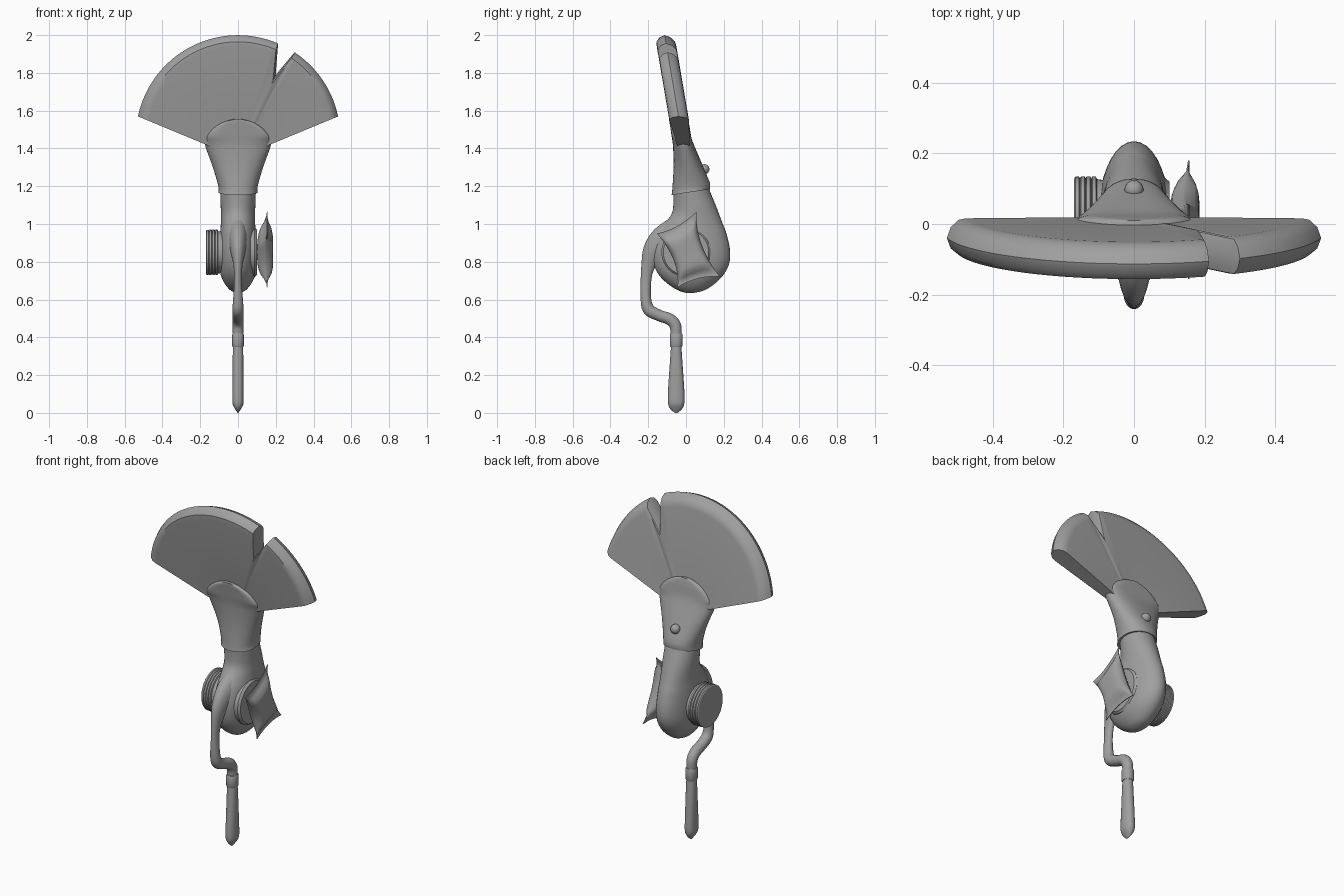
import bpy, math
from math import sin, cos, pi, radians, sqrt

if "Cube" in bpy.data.objects:
    bpy.data.objects.remove(bpy.data.objects["Cube"])

grey = bpy.data.materials.new("plain grey")
grey.diffuse_color = (0.35, 0.35, 0.35, 1)
grey.use_nodes = True
grey.node_tree.nodes["Principled BSDF"].inputs["Base Color"].default_value = grey.diffuse_color


def add_mesh(name, verts, faces, angle=40):
    me = bpy.data.meshes.new(name)
    me.from_pydata(verts, [], faces)
    me.materials.append(grey)
    ob = bpy.data.objects.new(name, me)
    bpy.context.collection.objects.link(ob)
    bpy.ops.object.select_all(action='DESELECT')
    ob.select_set(True)
    bpy.context.view_layer.objects.active = ob
    bpy.ops.object.mode_set(mode='EDIT')
    bpy.ops.mesh.select_all(action='SELECT')
    bpy.ops.mesh.normals_make_consistent(inside=False)
    bpy.ops.object.mode_set(mode='OBJECT')
    bpy.ops.object.shade_smooth_by_angle(angle=radians(angle))
    return ob


def skin(name, rings, angle=40):
    """Join equal closed rings and cap both ends."""
    n = len(rings[0])
    verts = [p for r in rings for p in r]
    faces = [(i * n + j, i * n + (j + 1) % n, (i + 1) * n + (j + 1) % n, (i + 1) * n + j)
             for i in range(len(rings) - 1) for j in range(n)]
    faces += [tuple(range(n)), tuple(range(len(verts) - n, len(verts)))]
    return add_mesh(name, verts, faces, angle)


def spline(rows, steps=4):
    """Catmull-Rom interpolation of rows of numbers."""
    out = []
    for i in range(len(rows) - 1):
        p = [rows[max(0, min(len(rows) - 1, i + k))] for k in (-1, 0, 1, 2)]
        for s in range(steps):
            t = s / steps
            out.append([0.5 * (2 * b + (c - a) * t + (2 * a - 5 * b + 4 * c - d) * t * t
                               + (3 * b - a - 3 * c + d) * t ** 3) for a, b, c, d in zip(*p)])
    return out + [list(rows[-1])]


def loft(name, rows, n=32, tilt=0.0):
    """Rows: height, half width, front y, back y, squareness."""
    rings = []
    for z, hx, yf, yb, e in rows:
        ring = []
        for k in range(n):
            c, s = cos(2 * pi * k / n), sin(2 * pi * k / n)
            y = (yf + yb) / 2 + (yb - yf) / 2 * math.copysign(abs(s) ** (2 / e), s)
            x = hx * math.copysign(abs(c) ** (2 / e), c)
            ring.append((x, y, z + tilt * y * max(0, min(1, (1.3 - z) / 0.1))))
        rings.append(ring)
    return skin(name, rings)


def lathe_x(name, cy, cz, prof, n=40):
    return skin(name, [[(x, cy + r * cos(2 * pi * k / n), cz + r * sin(2 * pi * k / n))
                        for k in range(n)] for x, r in prof], 30)


# Fan blade: wedge with a notch, thick rounded rim, leaning forward
AZ = 1.35


def rim(a):
    d = AZ - 1.458
    return -d * cos(a) + sqrt((d * cos(a)) ** 2 - d * d + 0.5415 ** 2)


A0, A1, A2, AE = (radians(v) for v in (19.3, 24.4, 28.2, 67.5))
angles = [-AE + (A0 + AE) * i / 40 for i in range(41)]
angles += [A0 + (A1 - A0) * i / 4 for i in range(1, 5)]
angles += [A1 + (A2 - A1) * i / 4 for i in range(1, 5)]
angles += [A2 + (AE - A2) * i / 18 for i in range(1, 19)]
rings = []
for a in angles:
    r = rim(a)
    if A0 < a < A1:        # straight sides of the notch
        p, q, t0, t1 = rim(A0), 0.483, A0, A1
    elif A1 <= a < A2:
        p, q, t0, t1 = 0.483, rim(A2), A1, A2
    else:
        p = None
    if p:
        r = p * q * sin(t1 - t0) / (p * sin(a - t0) + q * sin(t1 - a))
    side = [(0.14, 0.031), (r - 0.06, 0.052), (r - 0.035, 0.049), (r - 0.012, 0.03)]
    prof = [(u, -h) for u, h in side] + [(r, 0)] + [(u, h) for u, h in side[::-1]]
    ring = []
    for u, h in prof:
        z = AZ + u * cos(a)
        ring.append((u * sin(a), -0.045 - 0.17 * (z - 1.6) + h, z))
    rings.append(ring)
skin("fan_blade", rings, 35)

# Collar gripping the fan
collar = [(1.165, .104, -.076, .126, 2.2), (1.2, .105, -.072, .126, 2.2),
          (1.3, .133, -.066, .092, 2.2), (1.4, .169, -.068, .05, 2.4),
          (1.44, .176, -.072, .034, 3), (1.47, .163, -.077, .026, 5),
          (1.51, .127, -.083, .02, 6), (1.54, .077, -.088, .014, 6), (1.556, .02, -.09, .01, 6)]
loft("fan_collar", spline(collar, 3), 40, 0.15)

# Stud on the back of the collar
bpy.ops.mesh.primitive_uv_sphere_add(segments=20, ring_count=12, radius=0.027, location=(0, 0.097, 1.29))
stud = bpy.context.object
stud.name = "collar_stud"
stud.data.materials.append(grey)
bpy.ops.object.shade_smooth()

# Rounded housing with neck
housing = [(1.19, .095, -.068, .12, 2), (1.1, .092, -.067, .157, 2), (1.05, .09, -.078, .176, 2),
           (1.0, .091, -.115, .195, 2), (.95, .095, -.15, .214, 2), (.87, .1, -.178, .232, 2),
           (.8, .1, -.175, .231, 2), (.74, .094, -.15, .205, 2), (.69, .074, -.105, .16, 2),
           (.65, .042, -.045, .1, 2), (.635, .01, .0, .04, 2)]
loft("housing", spline(housing, 4), 36)

# Crank arm: path of y, z, in-plane radius, half width
path = spline([(-.06, .93, .10, .06), (-.12, .9, .085, .05), (-.17, .85, .062, .038),
               (-.2, .78, .037, .024), (-.212, .7, .028, .02), (-.212, .6, .028, .026),
               (-.195, .545, .032, .03), (-.14, .515, .03, .03), (-.085, .495, .031, .03),
               (-.056, .46, .031, .029), (-.052, .4, .028, .027)], 5)
rings = []
for i, (y, z, r, hx) in enumerate(path):
    a, b = path[max(0, i - 1)], path[min(len(path) - 1, i + 1)]
    dy, dz = b[0] - a[0], b[1] - a[1]
    m = math.hypot(dy, dz)
    rings.append([(hx * cos(t), y + r * sin(t) * dz / m, z - r * sin(t) * dy / m)
                  for t in (2 * pi * k / 20 for k in range(20))])
skin("crank_arm", rings)

# Ferrule and grip
Y = -0.052


def stem(name, rows):
    loft(name, [(z, hx, Y - hy, Y + hy, 2.3) for z, hx, hy in rows], 20)


stem("ferrule", [(.35, .028, .03), (.356, .031, .033), (.414, .031, .034), (.42, .028, .031)])
stem("grip", spline([(.36, .026, .027), (.3, .028, .031), (.2, .029, .038), (.1, .03, .044),
                     (.05, .029, .043), (.025, .018, .034), (.008, .007, .018), (0, .002, .006)], 3))

# Ribbed drum on the left, plain boss on the right
lathe_x("drum", .015, .85, [(-.05, .105), (-.105, .112), (-.108, .12), (-.118, .12), (-.121, .114),
                            (-.124, .12), (-.134, .12), (-.137, .114), (-.14, .12), (-.15, .12),
                            (-.153, .115), (-.156, .119), (-.166, .119), (-.17, .113)])
lathe_x("side_boss", 0, .85, [(.05, .13), (.088, .13), (.1, .12)])

# Pinched pouch with flat sealed ends
N = 16
C = {(-1, 1): (-.155, .95), (1, 1): (.055, 1.065), (-1, -1): (-.045, .665), (1, -1): (.18, .72)}
verts, faces = [], []
for s in (-1, 1):
    base = len(verts)
    for i in range(N + 1):
        for j in range(N + 1):
            u, v = 2 * i / N - 1, 2 * j / N - 1
            y, z = (sum(p[k] * (1 + a * u) * (1 + b * v) / 4 for (a, b), p in C.items()) for k in (0, 1))
            y -= 0.035 * u * (1 - v * v)              # waisted sides
            z -= 0.02 * v * (1 - u * u)               # sagging ends
            w = min(1, abs(v) / 0.78)
            puff = 0.04 * sqrt(max(0, (1 - u ** 4) * (1 - w ** 4))) + 0.002
            verts.append((0.143 + 0.012 * v * v + s * puff, y, z))
    for i in range(N):
        for j in range(N):
            a = base + i * (N + 1) + j
            faces.append((a, a + 1, a + N + 2, a + N + 1))
M = (N + 1) ** 2
edge = [j for j in range(N)] + [i * (N + 1) + N for i in range(N)]
edge += [N * (N + 1) + j for j in range(N, 0, -1)] + [i * (N + 1) for i in range(N, 0, -1)]
for a, b in zip(edge, edge[1:] + edge[:1]):
    faces.append((a, b, b + M, a + M))
add_mesh("pouch", verts, faces, 50)
